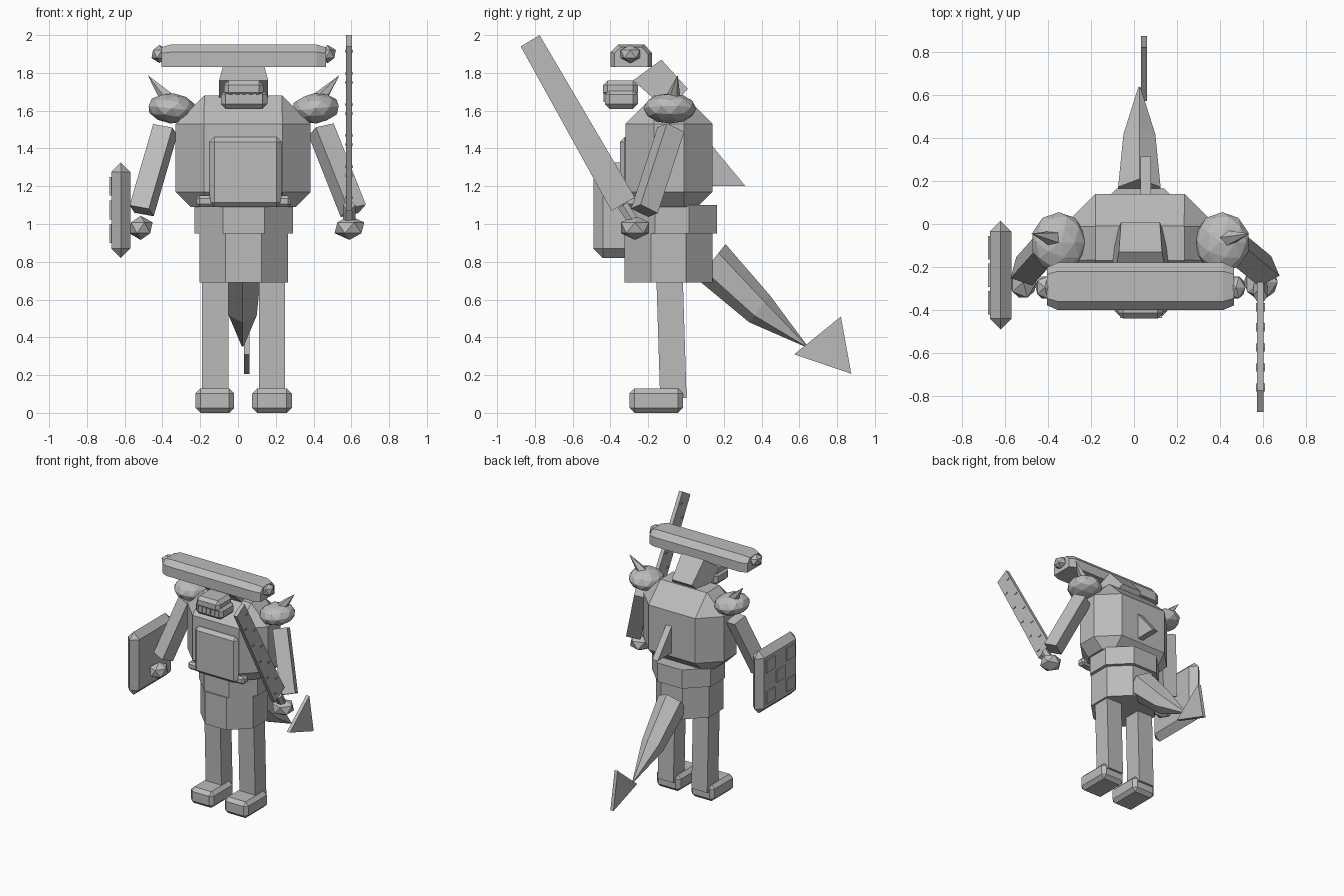
import bpy, bmesh, math
from mathutils import Vector, Matrix

if "Cube" in bpy.data.objects:
    bpy.data.objects.remove(bpy.data.objects["Cube"])

grey = bpy.data.materials.new("stone_grey")
grey.diffuse_color = (0.5, 0.5, 0.5, 1)
grey.use_nodes = True
grey.node_tree.nodes["Principled BSDF"].inputs["Base Color"].default_value = grey.diffuse_color
CX = 0.03  # body's own centre line


def finish(name, bm):
    bmesh.ops.recalc_face_normals(bm, faces=bm.faces)
    me = bpy.data.meshes.new(name)
    bm.to_mesh(me)
    bm.free()
    me.materials.append(grey)
    ob = bpy.data.objects.new(name, me)
    bpy.context.collection.objects.link(ob)
    return ob


def loft(name, rings):
    """Skin a list of equal-length point rings and cap both ends."""
    bm = bmesh.new()
    vs = [[bm.verts.new(p) for p in r] for r in rings]
    n = len(vs[0])
    for a, b in zip(vs, vs[1:]):
        for i in range(n):
            bm.faces.new((a[i], a[(i + 1) % n], b[(i + 1) % n], b[i]))
    bm.faces.new(vs[0])
    bm.faces.new(vs[-1])
    return finish(name, bm)


def box(name, lo, hi, bevel=0, top_only=False, open_bottom=False):
    lo, hi = Vector(lo), Vector(hi)
    bm = bmesh.new()
    bmesh.ops.create_cube(bm, size=1, matrix=Matrix.Translation((lo + hi) / 2) @ Matrix.Diagonal((*(hi - lo), 1)))
    if bevel:
        edges = [e for e in bm.edges if not top_only or max(v.co.z for v in e.verts) > hi.z - 1e-4]
        bmesh.ops.bevel(bm, geom=edges, offset=bevel, segments=1, affect='EDGES')
    if open_bottom:
        low = [f for f in bm.faces if all(v.co.z < lo.z + 1e-4 for v in f.verts)]
        bmesh.ops.delete(bm, geom=low, context='FACES')
    return finish(name, bm)


def octagon(x, y, cut, z, inset=0):
    """Rectangle with cut corners; inset shrinks it."""
    (x0, x1), (y0, y1) = (x[0] + inset, x[1] - inset), (y[0] + inset, y[1] - inset)
    c = max(cut - inset, 0.002)
    return [(x0 + c, y0, z), (x1 - c, y0, z), (x1, y0 + c, z), (x1, y1 - c, z),
            (x1 - c, y1, z), (x0 + c, y1, z), (x0, y1 - c, z), (x0, y0 + c, z)]


def limb(name, a, b, ra, rb, sides, roll=0):
    """Tapered prism between two points."""
    a, b = Vector(a), Vector(b)
    q = (b - a).to_track_quat('Z', 'Y')
    ring = lambda c, r: [c + q @ Vector((r * math.cos(t), r * math.sin(t), 0))
                         for t in (roll + 2 * math.pi * i / sides for i in range(sides))]
    return loft(name, [ring(a, ra), ring(b, rb)])


def ball(name, c, size, sub, tilt=0):
    bm = bmesh.new()
    m = Matrix.Translation(c) @ Matrix.Rotation(tilt, 4, 'Y') @ Matrix.Diagonal((*size, 1))
    bmesh.ops.create_icosphere(bm, subdivisions=sub, radius=1, matrix=m)
    return finish(name, bm)


def side_plate(name, yz, x0, x1):
    return loft(name, [[(x, y, z) for y, z in yz] for x in (x0, x1)])


# Torso, waist and hips
tx, ty = (-0.33, 0.385), (-0.32, 0.14)
loft("torso", [octagon(tx, ty, 0.15, z, i) for z, i in ((1.09, 0.08), (1.17, 0), (1.53, 0), (1.68, 0.15))])
loft("waist", [octagon((-0.23, 0.29), (-0.315, 0.165), 0.15, z) for z in (0.95, 1.1)])
loft("hips", [octagon((-0.205, 0.265), (-0.325, 0.14), 0.14, z) for z in (0.69, 0.95)])
box("chest_plate", (-0.15, -0.35, 1.09), (0.23, -0.25, 1.46), 0.025)
box("chest_plate_lip", (-0.22, -0.33, 1.09), (0.28, -0.26, 1.15), 0.015)

# Legs and feet
for name, x0, x1, f0, f1 in (("left", -0.19, -0.05, -0.225, -0.02), ("right", 0.11, 0.25, 0.075, 0.285)):
    loft(name + "_leg", [[(x0, y, z), (x1, y, z), (x1, y + 0.14, z), (x0, y + 0.14, z)]
                         for y, z in ((-0.137, 0.08), (-0.158, 0.75))])
    box(name + "_foot", (f0, -0.3, 0), (f1, -0.015, 0.13), 0.027, open_bottom=False)

# Head, jaw and teeth
head = ((-0.13, 1.87, 0.10), (0.01, 1.715, 0.09), (-0.10, 1.6, 0.13), (-0.28, 1.76, 0.13))
loft("head", [[(CX + s * w, y, z) for y, z, w in head] for s in (-1, 1)])
box("jaw", (-0.09, -0.43, 1.61), (0.155, -0.255, 1.71), 0.025)
box("upper_jaw", (-0.075, -0.44, 1.67), (0.135, -0.255, 1.76), 0.025)
for i in range(6):
    x = -0.065 + i * 0.036
    box("tooth", (x, -0.437, 1.645), (x + 0.016, -0.42, 1.69))

# Log over the head with end knobs
section = ((-0.40, 1.83), (-0.40, 1.91), (-0.36, 1.95), (-0.22, 1.95), (-0.18, 1.905), (-0.18, 1.83))
mid = Vector((-0.29, 1.88))
rings = []
for x, k in ((-0.405, 0.8), (-0.355, 1), (0.415, 1), (0.465, 0.8)):
    pts = [mid + (Vector(p) - mid) * k for p in section]
    rings.append([(x, p.x, p.y if k == 1 or p.y > mid.y else 1.83) for p in pts])
loft("head_log", rings)
for x in (-0.415, 0.475):
    ball("log_knob", (x, -0.295, 1.9), (0.048, 0.06, 0.048), 1)

# Shoulder pads and spikes
for s in (-1, 1):
    ball("shoulder_pad", (CX + s * 0.38, -0.085, 1.612), (0.13, 0.14, 0.08), 2, -s * 0.1)
    limb("shoulder_spike", (CX + s * 0.375, -0.075, 1.63), (CX + s * 0.505, -0.045, 1.785), 0.052, 0.001, 5)

# Arms and hands
limb("left_arm", (-0.385, -0.08, 1.5), (-0.51, -0.22, 1.07), 0.077, 0.077, 4, 0.35)
limb("right_arm", (0.44, -0.08, 1.5), (0.61, -0.22, 1.07), 0.077, 0.077, 4, -0.35)
ball("left_hand", (-0.515, -0.27, 0.98), (0.07, 0.085, 0.064), 1)
ball("right_hand", (0.59, -0.27, 0.98), (0.088, 0.088, 0.064), 1)

# Toothed blade with handle
A, B = Vector((-0.335, 1.105)), Vector((-0.825, 1.97))
side_plate("blade", ((-0.395, 1.07), (-0.27, 1.14), (-0.775, 2.0), (-0.875, 1.94)), 0.573, 0.603)
limb("blade_handle", (0.588, -0.335, 1.1), (0.588, -0.25, 0.97), 0.033, 0.033, 6)
for i in range(10):
    p = A.lerp(B, 0.06 + 0.095 * i)
    p = p + Vector((0.87, 0.5)) * (0.035 if i % 2 else -0.035)
    box("blade_stud", (0.567, p.x - 0.012, p.y - 0.006), (0.609, p.x + 0.012, p.y + 0.006))

# Shield with chequered plates
box("shield", (-0.67, -0.49, 0.82), (-0.57, 0.015, 1.325), 0.05)
for r in range(3):
    for c in range(3):
        if (r + c) % 2 == 0:
            y, z = -0.42 + c * 0.128, 0.9 + r * 0.125
            box("shield_plate", (-0.679, y, z), (-0.668, y + 0.108, z + 0.1))

# Tail, tail tip and back fin
path = ((0.135, 0.8, 0.12), (0.39, 0.55, 0.09), (0.635, 0.355, 0.006))
tail = []
for y, z, r in path:
    c, up = Vector((0.025, y, z)), Vector((0, 0.62, 0.78))
    tail.append([c + Vector((1, 0, 0)) * r * 0.95 * math.cos(t) + up * r * math.sin(t)
                 for t in (math.pi / 6 + i * math.pi / 3 for i in range(6))])
loft("tail", tail)
side_plate("tail_tip", ((0.82, 0.51), (0.573, 0.31), (0.875, 0.207)), 0.033, 0.06)
side_plate("back_fin", ((0.1, 1.46), (0.315, 1.2), (0.1, 1.2)), 0.03, 0.08)
